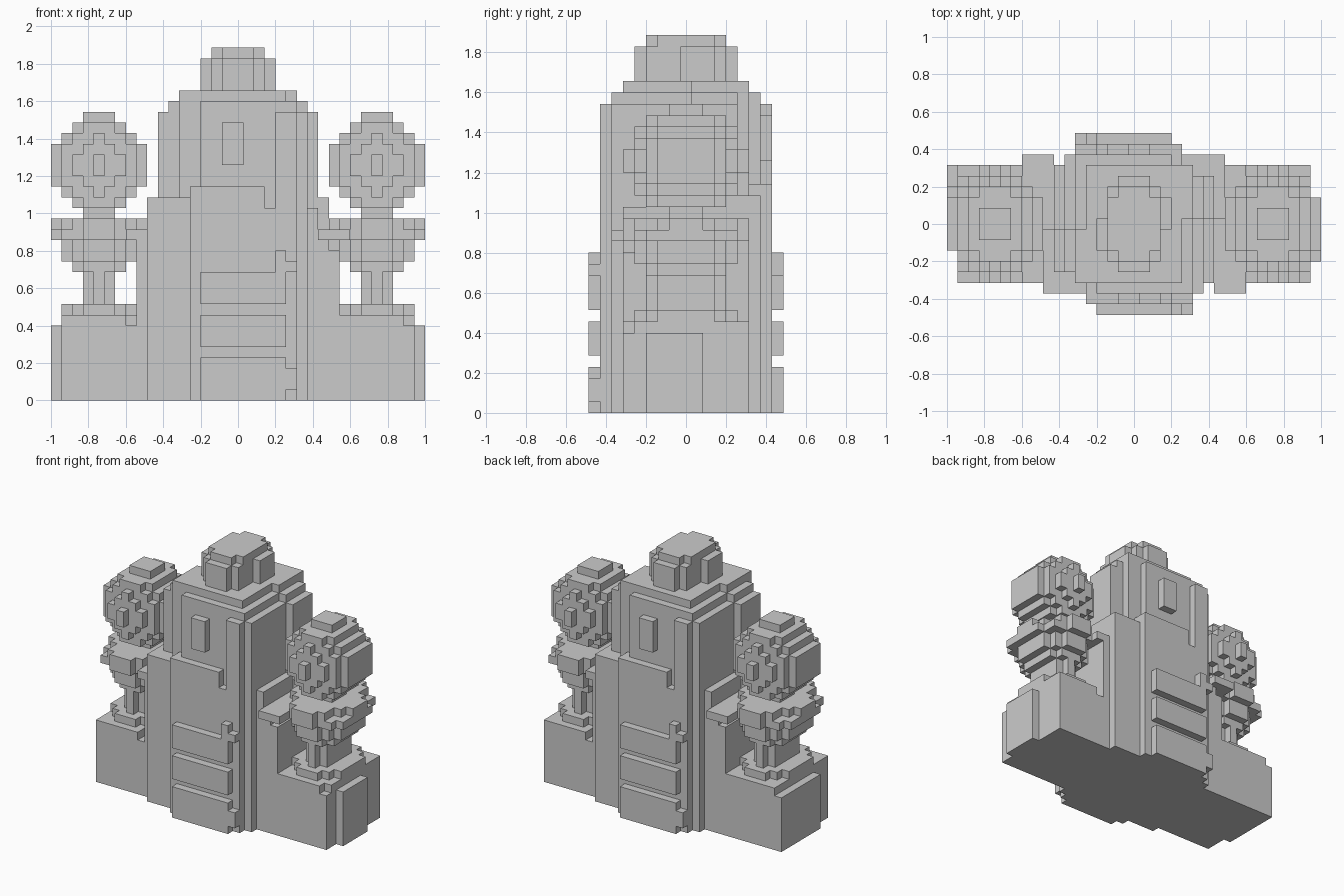
import bpy, bmesh

cube = bpy.data.objects.get("Cube")
if cube:
    bpy.data.objects.remove(cube, do_unlink=True)

# Block grid: 35 wide, 17 deep, 33 high
NX, NY = 35, 17
U = 2 / NX

stone = bpy.data.materials.new("grey_stone")
stone.use_nodes = True
GREY = (0.6, 0.6, 0.6, 1)
stone.diffuse_color = GREY
stone.node_tree.nodes["Principled BSDF"].inputs["Base Color"].default_value = GREY


def box(x0, x1, y0, y1, z0, z1):
    return {(x, y, z) for x in range(x0, x1) for y in range(y0, y1) for z in range(z0, z1)}


def half_turn(cells):
    return {(NX - 1 - x, NY - 1 - y, z) for x, y, z in cells}


def turned(cells):
    """Add the same blocks turned half a circle about the vertical axis."""
    return cells | half_turn(cells)


def disc(cx, rx, ry, z0, z1):
    return {(x, y, z) for x, y, z in box(cx - rx, cx + rx + 1, 8 - ry, 9 + ry, z0, z1)
            if ((x - cx) / (rx + 0.5)) ** 2 + ((y - 8) / (ry + 0.5)) ** 2 <= 1}


def globe(cx, z0, z1):
    """Stack upright stepped diamonds that shrink towards front and back."""
    mid = (z0 + z1 - 1) / 2
    cells = set()
    for step, (reach, wide, tall) in enumerate(
            ((5.5, 4, 5), (5.5, 4, 5), (5.5, 4, 4), (4.5, 3, 4), (2.5, 2, 3), (0.5, 0, 1))):
        for x, y, z in box(cx - wide, cx + wide + 1, 8, 9, z0, z1):
            dz = abs(z - mid)
            if abs(x - cx) + dz <= reach and dz < tall:
                cells |= {(x, y - step, z), (x, y + step, z)}
    return cells


def build(name, cells):
    """Skin the outside of a set of blocks and merge the flat faces."""
    bm = bmesh.new()
    verts = {}

    def vert(p):
        if p not in verts:
            verts[p] = bm.verts.new(((p[0] - NX / 2) * U, (p[1] - NY / 2) * U, p[2] * U))
        return verts[p]

    for c in cells:
        for axis in range(3):
            for side in (0, 1):
                near = list(c)
                near[axis] += 2 * side - 1
                if tuple(near) in cells:
                    continue
                a, b = (axis + 1) % 3, (axis + 2) % 3
                ring = []
                for da, db in ((0, 0), (1, 0), (1, 1), (0, 1)):
                    p = list(c)
                    p[axis] += side
                    p[a] += da
                    p[b] += db
                    ring.append(vert(tuple(p)))
                bm.faces.new(ring if side else ring[::-1])
    bmesh.ops.dissolve_limit(bm, angle_limit=0.01, verts=bm.verts[:], edges=bm.edges[:])
    bmesh.ops.triangulate(bm, faces=[f for f in bm.faces if len(f.verts) > 4])
    mesh = bpy.data.meshes.new(name)
    bm.to_mesh(mesh)
    bm.free()
    mesh.materials.append(stone)
    obj = bpy.data.objects.new(name, mesh)
    bpy.context.collection.objects.link(obj)


# Tower body: a wide and a narrow stepped quarter, repeated by the half turn
body = box(9, 18, 2, 3, 0, 19) | box(14, 18, 2, 3, 19, 28)
for x, front, top in ((8, 3, 15), (9, 3, 19), (10, 4, 27), (11, 4, 28), (12, 3, 29)):
    body |= box(x, 18, 3, 8, 0, min(top, 19)) | box(x, 18, front, 8, 19, top)
for x, top in ((8, 14), (9, 16), (10, 18), (11, 27), (12, 28), (13, 29)):
    body |= box(x, 18, 8, 14, 0, top)
    if x > 10:
        body |= box(x, 18, 14, 15, 0, min(top, 28))
build("tower_body", turned(body))

# Turret and its cap with clipped corners
turret = box(16, 19, 4, 9, 29, 32) | box(15, 18, 5, 12, 29, 32) | box(14, 18, 6, 9, 29, 32)
cap = box(15, 18, 6, 11, 32, 33) | box(16, 18, 5, 12, 32, 33)
build("turret", turned(turret | cap))

# Raised front panel, side pillar and window, on both faces
panel = box(13, 20, 1, 2, 0, 20) | box(20, 21, 1, 2, 0, 18) | box(21, 23, 1, 2, 0, 27)
panel |= box(13, 14, 2, 3, 19, 20)
build("wall_panels", turned(panel))
build("windows", turned(box(16, 18, 1, 2, 22, 26)))

# Three ledges with small end blocks
ledges = box(22, 23, 0, 1, 1, 3) | box(21, 22, 0, 1, 12, 14) | box(22, 23, 0, 1, 12, 13)
for z0, z1 in ((0, 4), (5, 8), (9, 12)):
    ledges |= box(14, 22, 0, 1, z0, z1)
build("ledges", turned(ledges))

# Plinth with notched top corners and uneven end blocks
plinth = box(1, 34, 3, 14, 0, 8) - turned(box(7, 9, 3, 5, 7, 8)) - box(33, 34, 3, 4, 7, 8)
build("plinth", plinth | box(0, 1, 6, 14, 0, 7) | box(34, 35, 5, 10, 0, 7))

# Pedestal: fluted stem, stepped bowl and a rim that joins the tower
CX = 30
bowl = box(CX - 1, CX + 2, 6, 11, 9, 12) | box(CX, CX + 1, 5, 12, 9, 12)
for rx, ry, z0, z1 in ((3, 4, 8, 9), (2, 3, 12, 13), (3, 4, 13, 15), (4, 5, 15, 16), (3, 5, 16, 17)):
    bowl |= disc(CX, rx, ry, z0, z1)
bowl |= box(25, 28, 2, 14, 15, 16) | box(34, 35, 5, 11, 15, 16) | box(CX - 4, 35, 7, 10, 16, 17)
build("left_pedestal", bowl)
build("right_pedestal", half_turn(bowl))

# Globes resting in the bowls
ball = globe(CX, 17, 27)
build("left_globe", ball)
build("right_globe", half_turn(ball))
